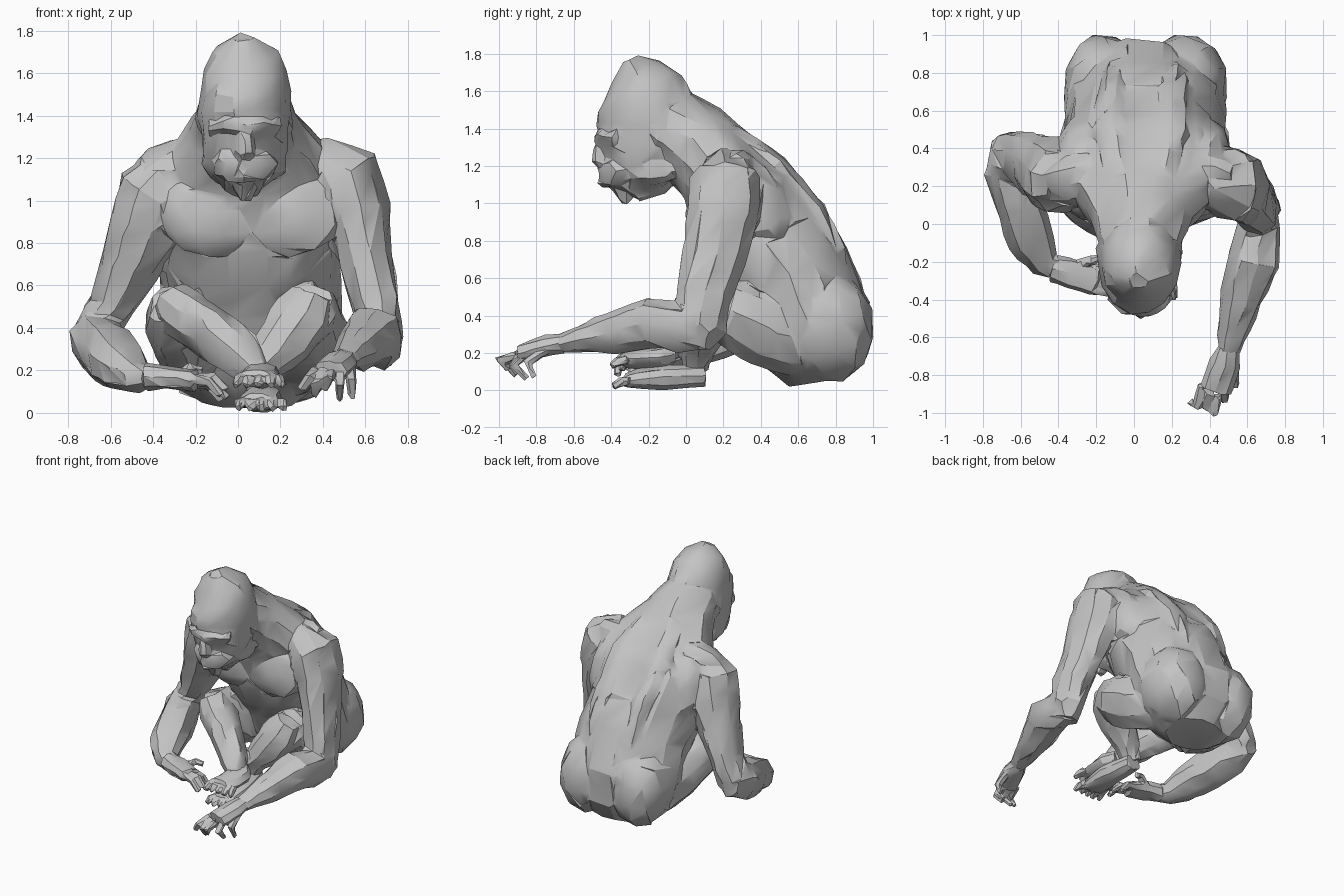
import bpy, bmesh, math, random
from mathutils import Vector, Matrix

random.seed(4)
cube = bpy.data.objects.get("Cube")
if cube:
    bpy.data.objects.remove(cube, do_unlink=True)

clay = bpy.data.materials.new("clay_grey")
clay.use_nodes = True
COLOR = (0.55, 0.55, 0.55, 1.0)
clay.diffuse_color = COLOR
clay.node_tree.nodes["Principled BSDF"].inputs["Base Color"].default_value = COLOR


def tube(bm, pts, ref=(1, 0, 0), sides=9, rough=0.07):
    """Loft of elliptical rings: each point is x, y, z, radius along ref, other radius."""
    centers = [Vector(p[:3]) for p in pts]
    rings = []
    for i, p in enumerate(pts):
        t = (centers[min(i + 1, len(pts) - 1)] - centers[max(i - 1, 0)]).normalized()
        side = Vector(ref)
        side = (side - t * side.dot(t)).normalized()
        other = t.cross(side)
        ra, rb = p[3], p[4] if len(p) > 4 else p[3]
        ring = []
        for k in range(sides):
            a = 2 * math.pi * k / sides
            j = random.uniform(1 - rough, 1 + rough)
            ring.append(bm.verts.new(centers[i] + (side * math.cos(a) * ra + other * math.sin(a) * rb) * j))
        rings.append(ring)
    for a, b in zip(rings, rings[1:]):
        for k in range(sides):
            n = (k + 1) % sides
            bm.faces.new((a[k], a[n], b[n], b[k]))
    bm.faces.new(rings[0][::-1])
    bm.faces.new(rings[-1])


def blob(bm, loc, size, tilt=0.0):
    """Ellipsoid muscle, tilted about x."""
    m = Matrix.Translation(loc) @ Matrix.Rotation(tilt, 4, 'X') @ Matrix.Diagonal((*size, 1))
    bmesh.ops.create_icosphere(bm, subdivisions=2, radius=1, matrix=m)


def digits(bm, roots_tips, r, bend):
    """Fingers or toes from root to tip, bowed by the bend vector."""
    for root, tip in roots_tips:
        a, b = Vector(root), Vector(tip)
        mid = (a + b) / 2 + Vector(bend)
        ref = (0, 1, 0) if abs(b.x - a.x) > abs(b.y - a.y) else (1, 0, 0)
        tube(bm, [(*a, r), (*mid, r), (*b, r * 0.7)], ref, 6)


def finish(name, bm, voxel, tris, jitter):
    """Fuse the volumes, reduce to an irregular chiselled skin, keep creases sharp."""
    bmesh.ops.recalc_face_normals(bm, faces=bm.faces[:])
    me = bpy.data.meshes.new(name)
    bm.to_mesh(me)
    bm.free()
    ob = bpy.data.objects.new(name, me)
    bpy.context.scene.collection.objects.link(ob)
    me.materials.append(clay)
    for o in bpy.context.selected_objects:
        o.select_set(False)
    ob.select_set(True)
    bpy.context.view_layer.objects.active = ob
    fuse = ob.modifiers.new("fuse", 'REMESH')
    fuse.mode = 'VOXEL'
    fuse.voxel_size = voxel
    bpy.ops.object.modifier_apply(modifier="fuse")
    reduce = ob.modifiers.new("reduce", 'DECIMATE')
    reduce.ratio = min(1, tris / (2 * len(ob.data.polygons)))
    bpy.ops.object.modifier_apply(modifier="reduce")
    for v in ob.data.vertices:
        v.co += Vector([random.uniform(-jitter, jitter) for _ in range(3)])
    if not ob.data.materials:
        ob.data.materials.append(clay)
    bpy.ops.object.shade_smooth_by_angle(angle=math.radians(28))


# One continuous skin for the body: torso, head, arms and legs
body = bmesh.new()

# Torso: hunched loft from seat to neck, plus muscle groups
tube(body, [(0.06, 0.71, 0.05, 0.22, 0.17), (0.06, 0.69, 0.17, 0.37, 0.28),
            (0.06, 0.65, 0.38, 0.43, 0.34), (0.06, 0.56, 0.60, 0.42, 0.35),
            (0.05, 0.43, 0.78, 0.42, 0.36), (0.05, 0.31, 1.00, 0.45, 0.33),
            (0.04, 0.18, 1.18, 0.40, 0.25), (0.03, 0.03, 1.33, 0.27, 0.23),
            (0.03, -0.12, 1.43, 0.21, 0.21)], sides=14, rough=0.04)
for s in (-1, 1):
    blob(body, (0.06 + s * 0.215, 0.74, 0.35), (0.225, 0.27, 0.31), 0.3)    # glute
    blob(body, (0.06 + s * 0.19, 0.10, 0.94), (0.24, 0.10, 0.21), -0.1)     # chest
    blob(body, (0.05 + s * 0.30, 0.36, 1.00), (0.17, 0.18, 0.30), 0.5)      # flank
    blob(body, (0.05 + s * 0.30, 0.23, 1.16), (0.24, 0.16, 0.12), 0.6)      # shoulder yoke
    tube(body, [(0.06 + s * 0.15, 0.81, 0.50, 0.08), (0.06 + s * 0.15, 0.76, 0.74, 0.09),
                (0.05 + s * 0.15, 0.66, 0.95, 0.09), (0.04 + s * 0.16, 0.47, 1.18, 0.09),
                (0.04 + s * 0.10, 0.22, 1.36, 0.08)])                       # back muscle

# Head: rings by height, front, back, half width
prof = [(1.07, -0.42, -0.22, 0.09), (1.14, -0.45, -0.08, 0.16), (1.24, -0.46, 0.00, 0.20),
        (1.33, -0.475, 0.05, 0.21), (1.42, -0.485, 0.07, 0.22), (1.52, -0.475, 0.05, 0.21),
        (1.62, -0.45, -0.01, 0.19), (1.70, -0.41, -0.13, 0.15), (1.77, -0.34, -0.25, 0.05)]
tube(body, [(0.03, (f + b) / 2, z, w, (b - f) / 2) for z, f, b, w in prof], sides=14, rough=0.03)
tube(body, [(-0.13, -0.37, 1.34, 0.035), (-0.05, -0.445, 1.36, 0.035), (0.03, -0.46, 1.345, 0.035),
            (0.11, -0.445, 1.36, 0.035), (0.19, -0.37, 1.34, 0.035)], (0, 1, 0), 7)   # brow
tube(body, [(0.03, -0.45, 1.34, 0.03), (0.03, -0.46, 1.28, 0.04), (0.03, -0.45, 1.22, 0.05)], sides=7)
blob(body, (0.03, -0.33, 1.17), (0.16, 0.135, 0.10))                                  # muzzle
for z, half in ((1.20, 0.11), (1.12, 0.09)):                                          # lips
    tube(body, [(0.03 - half, -0.38, z, 0.03), (0.03, -0.445, z, 0.03),
                (0.03 + half, -0.38, z, 0.03)], (0, 1, 0), 7)
tube(body, [(0.03, -0.33, 1.12, 0.09), (0.03, -0.32, 1.00, 0.025)], sides=7)          # chin tuft
for s in (-1, 1):
    blob(body, (0.03 + s * 0.20, -0.14, 1.38), (0.03, 0.05, 0.07))                    # ear
    blob(body, (0.03 + s * 0.12, -0.18, 1.18), (0.08, 0.14, 0.09))                    # jaw

# Left arm reaching forward
tube(body, [(0.36, 0.20, 1.22, 0.09), (0.50, 0.21, 1.12, 0.18, 0.20), (0.55, 0.20, 0.94, 0.16, 0.20),
            (0.60, 0.16, 0.72, 0.13, 0.18), (0.65, 0.10, 0.50, 0.115, 0.16),
            (0.66, 0.07, 0.34, 0.11, 0.14), (0.66, 0.05, 0.23, 0.08, 0.08)])
tube(body, [(0.67, 0.13, 0.31, 0.09, 0.09), (0.66, -0.02, 0.34, 0.12, 0.13),
            (0.63, -0.20, 0.36, 0.14, 0.14), (0.57, -0.40, 0.31, 0.115, 0.11),
            (0.51, -0.62, 0.26, 0.07, 0.065), (0.50, -0.67, 0.25, 0.06, 0.055)])

# Right arm hanging out to the elbow, forearm folding in
tube(body, [(-0.28, 0.21, 1.17, 0.10), (-0.38, 0.23, 1.04, 0.19, 0.19), (-0.43, 0.27, 0.90, 0.18, 0.19),
            (-0.51, 0.31, 0.70, 0.15, 0.17), (-0.59, 0.34, 0.52, 0.11, 0.15),
            (-0.67, 0.36, 0.38, 0.11, 0.13), (-0.67, 0.35, 0.27, 0.07, 0.08)])
tube(body, [(-0.68, 0.44, 0.37, 0.08, 0.09), (-0.67, 0.30, 0.34, 0.12, 0.14),
            (-0.61, 0.10, 0.28, 0.13, 0.15), (-0.55, -0.08, 0.22, 0.12, 0.12),
            (-0.47, -0.21, 0.17, 0.08, 0.08), (-0.42, -0.24, 0.17, 0.06, 0.06)])

# Crossed legs: heavy thigh to raised knee, shin falling to the centre
legs = [([(-0.16, 0.62, 0.26, 0.18, 0.19), (-0.23, 0.42, 0.34, 0.18, 0.20),
          (-0.29, 0.24, 0.44, 0.15, 0.17), (-0.30, 0.13, 0.50, 0.12, 0.12)],
         [(-0.33, 0.14, 0.55, 0.09, 0.09), (-0.25, 0.11, 0.47, 0.13, 0.14),
          (-0.12, 0.03, 0.37, 0.12, 0.14), (0.01, -0.07, 0.27, 0.11, 0.11),
          (0.10, -0.16, 0.18, 0.07, 0.07)]),
        ([(0.26, 0.62, 0.26, 0.18, 0.19), (0.32, 0.42, 0.34, 0.18, 0.21),
          (0.34, 0.26, 0.42, 0.16, 0.19), (0.33, 0.14, 0.49, 0.14, 0.14)],
         [(0.35, 0.15, 0.55, 0.10, 0.10), (0.31, 0.13, 0.46, 0.15, 0.13),
          (0.22, 0.10, 0.34, 0.13, 0.12), (0.12, 0.07, 0.22, 0.09, 0.10),
          (0.07, 0.05, 0.12, 0.07, 0.07)])]
for thigh, shin in legs:
    tube(body, thigh)
    tube(body, shin)
finish("body", body, 0.013, 3000, 0.008)

# Left hand with curled fingers
bm = bmesh.new()
tube(bm, [(0.50, -0.66, 0.25, 0.06, 0.055), (0.48, -0.74, 0.24, 0.085, 0.06),
          (0.43, -0.88, 0.20, 0.085, 0.05)], sides=8)
digits(bm, [((0.36, -0.85, 0.20), (0.30, -0.94, 0.11)), ((0.40, -0.89, 0.20), (0.36, -0.91, 0.08)),
            ((0.44, -0.91, 0.19), (0.41, -0.95, 0.11)), ((0.48, -0.86, 0.19), (0.48, -0.85, 0.06)),
            ((0.53, -0.75, 0.21), (0.54, -0.81, 0.07))], 0.026, (0, -0.07, 0.01))
finish("left_hand", bm, 0.009, 300, 0.004)

# Right hand curled in front of the feet
bm = bmesh.new()
tube(bm, [(-0.43, -0.235, 0.17, 0.07, 0.07), (-0.34, -0.26, 0.17, 0.085, 0.06),
          (-0.20, -0.30, 0.15, 0.085, 0.05)], (0, 1, 0), 8)
digits(bm, [((-0.21, -0.35, 0.16), (-0.08, -0.37, 0.08)), ((-0.20, -0.31, 0.16), (-0.05, -0.34, 0.11)),
            ((-0.20, -0.28, 0.15), (-0.05, -0.29, 0.07)), ((-0.21, -0.24, 0.14), (-0.08, -0.23, 0.06)),
            ((-0.30, -0.21, 0.17), (-0.17, -0.18, 0.20))], 0.026, (0.01, 0, 0.03))
finish("right_hand", bm, 0.009, 300, 0.004)

# Feet resting one over the other under the head: x, y shift, height, heel y
feet = {"right_foot": (0.11, 0.02, 0.10, -0.08), "left_foot": (0.12, 0.03, -0.01, 0.10)}
for name, (x, dy, z, heel) in feet.items():
    bm = bmesh.new()
    tube(bm, [(x - 0.03, heel, z + 0.09, 0.07, 0.06), (x, -0.16 + dy, z + 0.08, 0.09, 0.07),
              (x - 0.01, -0.28 + dy, z + 0.07, 0.10, 0.055), (x - 0.02, -0.35 + dy, z + 0.06, 0.10, 0.04)])
    digits(bm, [((x - 0.10 + 0.045 * i, -0.34 + dy, z + 0.06),
                 (x - 0.12 + 0.055 * i, -0.42 + dy, z + 0.03)) for i in range(5)], 0.026, (0, 0, 0.01))
    finish(name, bm, 0.010, 260, 0.004)
